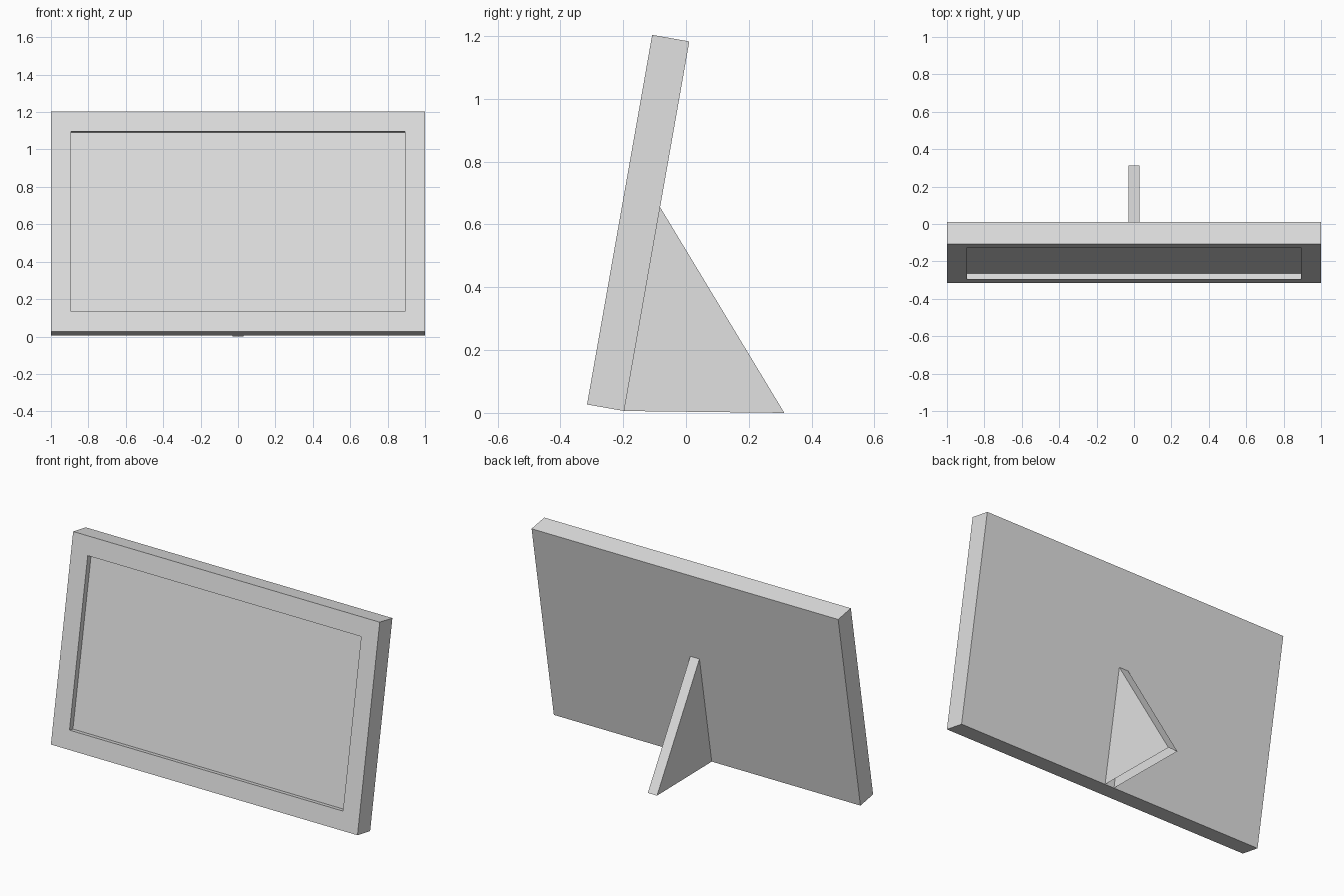
import bpy, bmesh
from math import radians
from mathutils import Matrix, Vector

cube = bpy.data.objects.get("Cube")
if cube:
    bpy.data.objects.remove(cube, do_unlink=True)

grey = bpy.data.materials.new("light_grey")
grey.use_nodes = True
colour = (0.75, 0.75, 0.75, 1)
grey.diffuse_color = colour
grey.node_tree.nodes["Principled BSDF"].inputs["Base Color"].default_value = colour


def add_object(name, bm):
    mesh = bpy.data.meshes.new(name)
    bm.to_mesh(mesh)
    bm.free()
    mesh.materials.append(grey)
    obj = bpy.data.objects.new(name, mesh)
    bpy.context.collection.objects.link(obj)
    return obj


WIDTH, DEPTH, HEIGHT = 2.0, 0.12, 1.195
BORDER, RECESS = 0.108, 0.033
foot = Vector((0, -0.197, 0.006))       # lower back edge of the frame
lean = Matrix.Rotation(radians(-10), 4, "X")

# Frame: a box with a recessed picture panel, leaning back
bm = bmesh.new()
bmesh.ops.create_cube(bm, size=1)
bmesh.ops.scale(bm, vec=(WIDTH, DEPTH, HEIGHT), verts=bm.verts)
bmesh.ops.translate(bm, vec=(0, -DEPTH / 2, HEIGHT / 2), verts=bm.verts)
bm.normal_update()
front = min(bm.faces, key=lambda f: f.normal.y)
bmesh.ops.inset_region(bm, faces=[front], thickness=BORDER, use_even_offset=True)
panel = bmesh.ops.extrude_discrete_faces(bm, faces=[front])["faces"][0]
bmesh.ops.translate(bm, vec=(0, RECESS, 0), verts=panel.verts)
bmesh.ops.recalc_face_normals(bm, faces=bm.faces)
frame = add_object("picture_frame", bm)
frame.matrix_world = Matrix.Translation(foot) @ lean

# Stand: a hollow triangular strut behind the frame, open underneath
bm = bmesh.new()
top = foot + lean @ Vector((0, 0, 0.659))
heel = Vector((0, 0.313, 0))
sides = [[bm.verts.new(p + Vector((x, 0, 0))) for p in (foot, heel, top)]
         for x in (-0.03, 0.03)]
left, right = sides
bm.faces.new(left[::-1])
bm.faces.new(right)
bm.faces.new((left[1], left[2], right[2], right[1]))
add_object("back_stand", bm)
